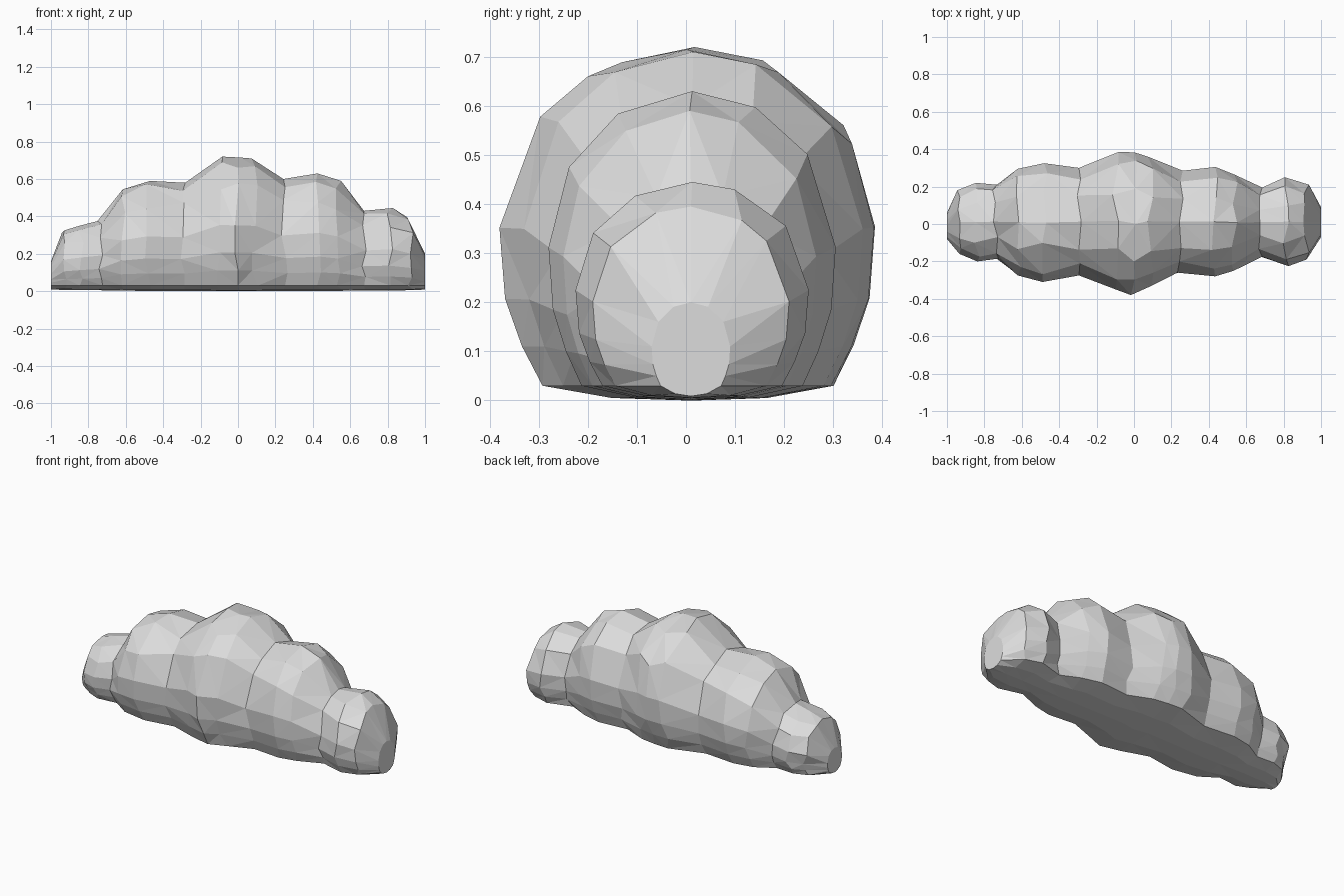
import bpy
import bmesh
import random
from math import cos, sin, radians

random.seed(4)

if "Cube" in bpy.data.objects:
    bpy.data.objects.remove(bpy.data.objects["Cube"], do_unlink=True)

# Single pale grey for the whole cloud
grey = bpy.data.materials.new("cloud_grey")
grey.use_nodes = True
colour = (0.72, 0.72, 0.72, 1)
grey.diffuse_color = colour
grey.node_tree.nodes["Principled BSDF"].inputs["Base Color"].default_value = colour

FLOOR = 0.03

# Sections from right end to left end: x, top, front edge, back edge
SECTIONS = [
    (-1.00, 0.16, -0.08, 0.06),
    (-0.93, 0.325, -0.16, 0.18),
    (-0.84, 0.35, -0.20, 0.22),
    (-0.74, 0.375, -0.185, 0.21),
    (-0.61, 0.545, -0.275, 0.295),
    (-0.48, 0.59, -0.31, 0.325),
    (-0.30, 0.58, -0.275, 0.30),
    (-0.10, 0.72, -0.35, 0.385),
    (0.00, 0.715, -0.38, 0.383),
    (0.09, 0.71, -0.33, 0.36),
    (0.25, 0.60, -0.26, 0.285),
    (0.43, 0.63, -0.28, 0.305),
    (0.54, 0.59, -0.25, 0.265),
    (0.67, 0.43, -0.175, 0.195),
    (0.81, 0.445, -0.225, 0.25),
    (0.92, 0.395, -0.19, 0.21),
    (1.00, 0.20, -0.07, 0.09),
]


def half_outline(top, wobble):
    """Width factor and height pairs from the crest down to the underside."""
    middle = FLOOR + (top - FLOOR) * 0.47
    belly = 0.012 * (1 - top / 0.72)
    points = []
    for angle in (64, 34, 0):
        turn = radians(angle + random.uniform(-wobble, wobble) * (angle > 0))
        points.append((cos(turn), middle + (top - middle) * sin(turn)))
    for width, share in ((0.97, 0.55), (0.88, 0.25), (0.77, 0)):
        points.append((width, FLOOR + (middle - FLOOR) * share))
    points.append((0.4, belly + 0.005))
    return points, belly


def ring(bm, x, top, front, back, wobble):
    """One closed cross-section, domed above and nearly flat below."""
    centre = (front + back) / 2
    right, belly = half_outline(top, wobble)
    left = half_outline(top, wobble)[0]
    outline = [(centre, top)]
    outline += [(centre + (back - centre) * w, z) for w, z in right]
    outline.append((centre, belly))
    outline += [(centre + (front - centre) * w, z) for w, z in reversed(left)]
    shift = 0.003 * wobble
    return [bm.verts.new((x + random.uniform(-shift, shift), y, z)) for y, z in outline]


# Cloud body: five puffs lofted as one faceted skin, pinched at the seams
bm = bmesh.new()
last = len(SECTIONS) - 1
rings = [ring(bm, *section, 0 if i in (0, last) else 6)
         for i, section in enumerate(SECTIONS)]
for a, b in zip(rings, rings[1:]):
    for i in range(len(a)):
        bm.faces.new((a[i - 1], a[i], b[i], b[i - 1]))
for end in (rings[0], rings[-1]):
    bm.faces.new(end)
bmesh.ops.triangulate(bm, faces=bm.faces[:], quad_method="SHORT_EDGE")
bmesh.ops.recalc_face_normals(bm, faces=bm.faces[:])

mesh = bpy.data.meshes.new("cloud_body")
bm.to_mesh(mesh)
bm.free()
mesh.materials.append(grey)
bpy.context.collection.objects.link(bpy.data.objects.new("cloud_body", mesh))
